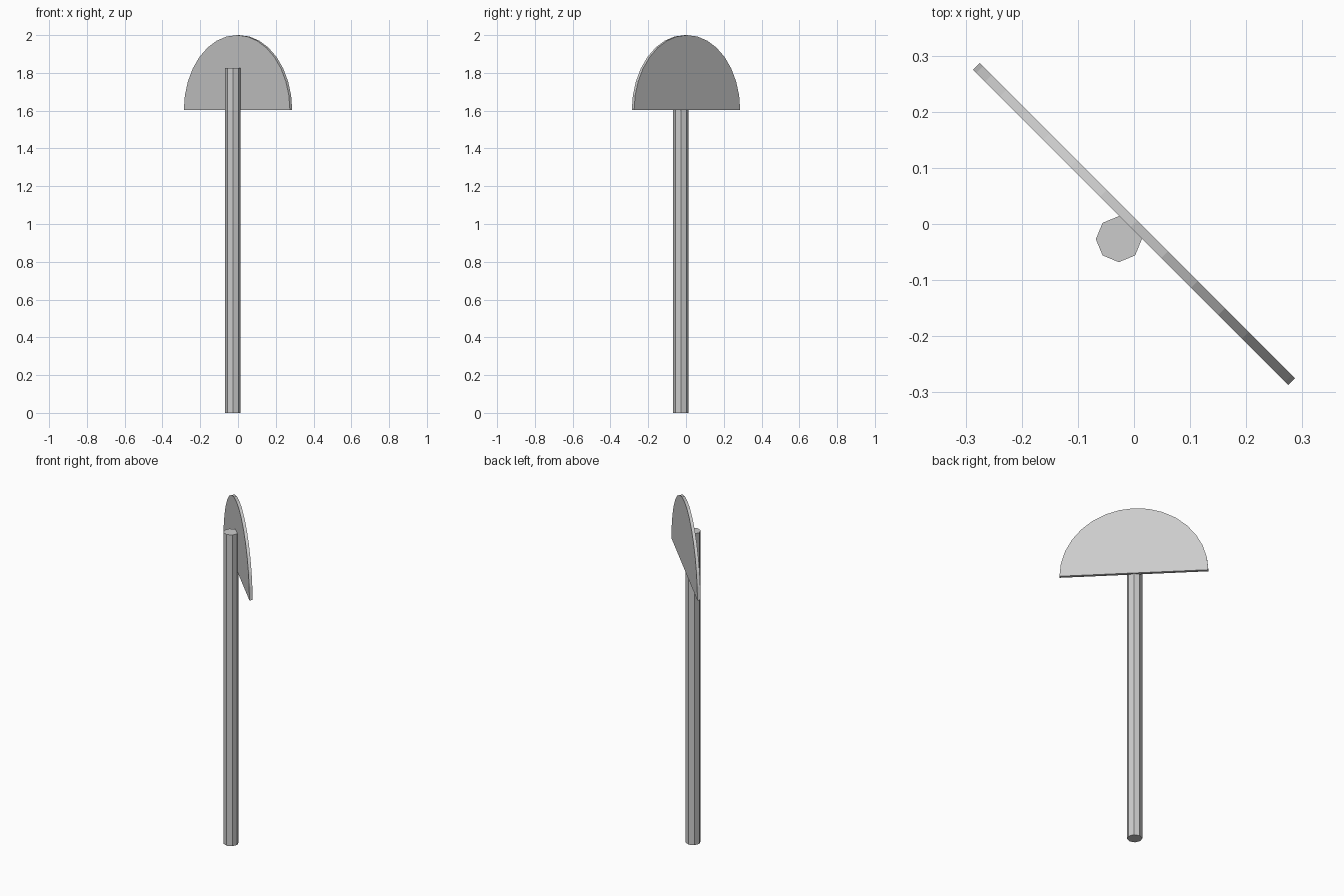
import bpy, bmesh
from math import cos, sin, pi
from mathutils import Matrix

if "Cube" in bpy.data.objects:
    bpy.data.objects.remove(bpy.data.objects["Cube"])

def extrude_profile(name, points, vector):
    """Fill a closed outline and extrude it along a vector."""
    bm = bmesh.new()
    face = bm.faces.new([bm.verts.new(p) for p in points])
    ext = bmesh.ops.extrude_face_region(bm, geom=[face], use_keep_orig=True)
    top = [g for g in ext["geom"] if isinstance(g, bmesh.types.BMVert)]
    bmesh.ops.translate(bm, verts=top, vec=vector)
    bmesh.ops.recalc_face_normals(bm, faces=bm.faces)
    mesh = bpy.data.meshes.new(name)
    bm.to_mesh(mesh)
    bm.free()
    obj = bpy.data.objects.new(name, mesh)
    bpy.context.collection.objects.link(obj)
    return obj

# Octagonal post
R, C = 0.041, -0.027
extrude_profile("post",
                [(C + R * cos(i * pi / 4), C + R * sin(i * pi / 4), 0) for i in range(8)],
                (0, 0, 1.825))

# Half-disc sign panel, turned to face the front left
RADIUS, THICK, SEGS = 0.397, 0.017, 16
BASE = 2.0 - RADIUS
panel = extrude_profile("sign_panel",
                        [(RADIUS * cos(i * pi / SEGS), -THICK / 2, BASE + RADIUS * sin(i * pi / SEGS))
                         for i in range(SEGS + 1)],
                        (0, THICK, 0))
panel.data.transform(Matrix.Rotation(-pi / 4, 4, 'Z'))
